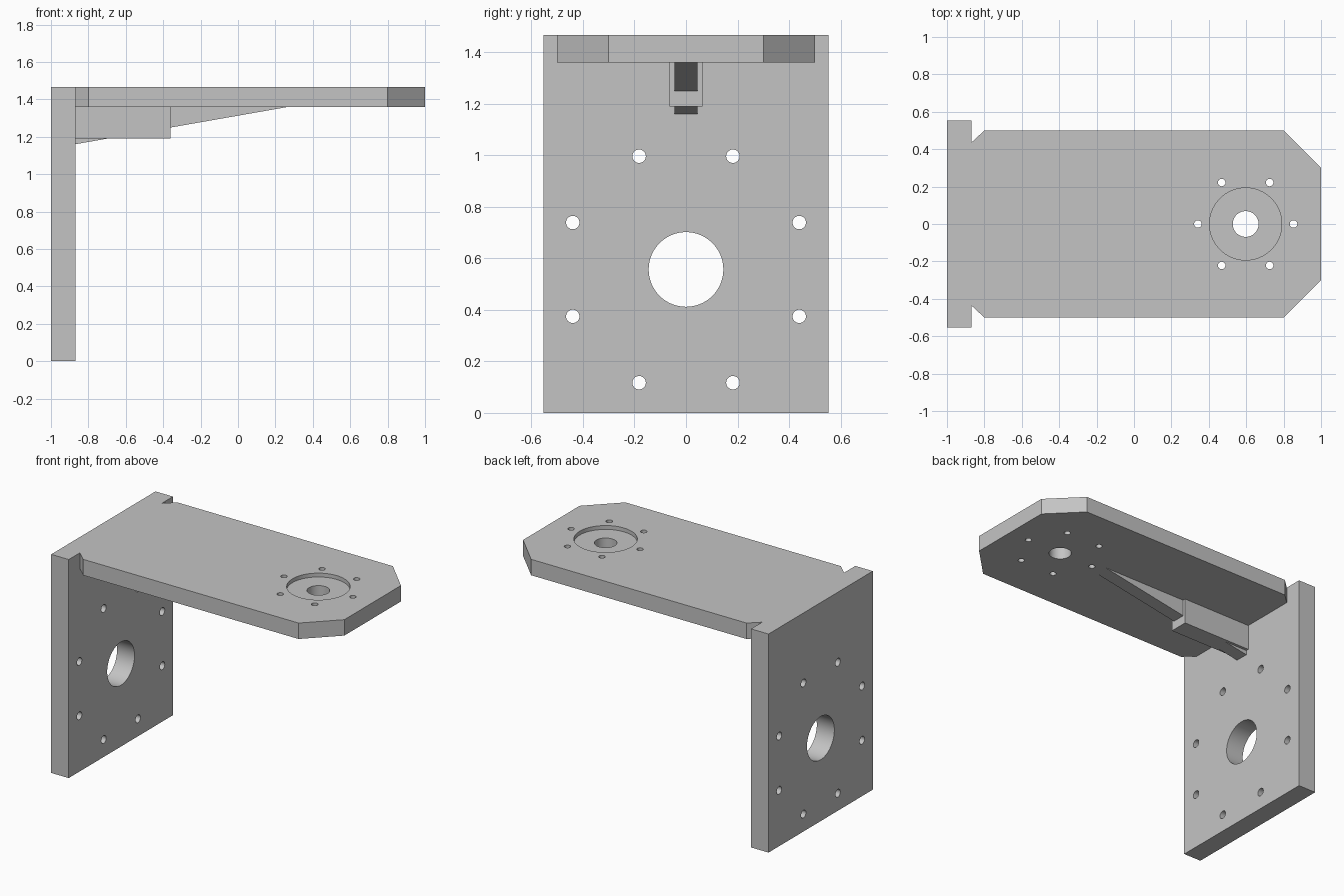
import bpy
import bmesh
import math
from mathutils import Vector

if "Cube" in bpy.data.objects:
    bpy.data.objects.remove(bpy.data.objects["Cube"], do_unlink=True)

# Single grey metal
metal = bpy.data.materials.new("grey_metal")
metal.use_nodes = True
GREY = (0.55, 0.55, 0.55, 1)
metal.diffuse_color = GREY
metal.node_tree.nodes["Principled BSDF"].inputs["Base Color"].default_value = GREY

# Main dimensions
HALF_L, HEIGHT, PLATE_HALF_W = 1.0, 1.467, 0.553
PLATE_X = -0.87      # inner face of the upright plate
ARM_Z = 1.36         # underside of the arm


def prism(name, outline, axis, lo, hi):
    """Extrude a 2D outline along axis 'x', 'y' or 'z' from lo to hi."""
    place = {"x": lambda a, b: (lo, a, b),
             "y": lambda a, b: (a, lo, b),
             "z": lambda a, b: (a, b, lo)}[axis]
    bm = bmesh.new()
    face = bm.faces.new([bm.verts.new(place(a, b)) for a, b in outline])
    ext = bmesh.ops.extrude_face_region(bm, geom=[face])
    move = Vector([(hi - lo) * (axis == k) for k in "xyz"])
    bmesh.ops.translate(bm, vec=move,
                        verts=[g for g in ext["geom"] if isinstance(g, bmesh.types.BMVert)])
    bmesh.ops.recalc_face_normals(bm, faces=bm.faces)
    mesh = bpy.data.meshes.new(name)
    bm.to_mesh(mesh)
    bm.free()
    mesh.materials.append(metal)
    obj = bpy.data.objects.new(name, mesh)
    bpy.context.collection.objects.link(obj)
    return obj


def circle(a, b, r, n=64):
    return [(a + r * math.cos(math.tau * i / n), b + r * math.sin(math.tau * i / n))
            for i in range(n)]


def select_only(obj):
    bpy.ops.object.select_all(action="DESELECT")
    obj.select_set(True)
    bpy.context.view_layer.objects.active = obj


def bore(obj, a, b, r, axis, lo, hi):
    """Cut a round hole and discard the cutter."""
    cutter = prism("hole_cutter", circle(a, b, r), axis, lo, hi)
    cutter.hide_render = True
    mod = obj.modifiers.new("hole", "BOOLEAN")
    mod.operation = "DIFFERENCE"
    mod.solver = "EXACT"
    mod.object = cutter
    select_only(obj)
    bpy.ops.object.modifier_apply(modifier=mod.name)
    bpy.data.objects.remove(cutter, do_unlink=True)


def bolt_ring(obj, a, b, ring, r, count, start, axis, lo, hi):
    for i in range(count):
        t = start + math.tau * i / count
        bore(obj, a + ring * math.cos(t), b + ring * math.sin(t), r, axis, lo, hi)


def rect(a0, a1, b0, b1):
    return [(a0, b0), (a1, b0), (a1, b1), (a0, b1)]


# Upright mounting plate with centre opening and eight bolt holes
plate = prism("mounting_plate", rect(-PLATE_HALF_W, PLATE_HALF_W, 0, HEIGHT),
              "x", -HALF_L, PLATE_X)
bore(plate, 0, 0.557, 0.145, "x", -1.1, -0.7)
bolt_ring(plate, 0, 0.557, 0.476, 0.026, 8, math.pi / 8, "x", -1.1, -0.7)

# Horizontal arm with clipped corners
side = [(PLATE_X, 0.435), (-0.8, 0.5), (0.8, 0.5), (HALF_L, 0.3)]
arm = prism("arm", side + [(x, -y) for x, y in reversed(side)], "z", ARM_Z, HEIGHT)

# Shallow bearing seat, shaft hole and six screw holes
SEAT_X = 0.597
bore(arm, SEAT_X, 0, 0.193, "z", HEIGHT - 0.026, 1.6)
bore(arm, SEAT_X, 0, 0.069, "z", 1.2, 1.6)
bolt_ring(arm, SEAT_X, 0, 0.256, 0.02, 6, 0, "z", 1.2, 1.6)

# Support block and tapered rib below the arm
block = prism("support_block", rect(PLATE_X, -0.36, 1.19, ARM_Z), "y", -0.064, 0.064)
rib = prism("tapered_rib", [(PLATE_X, 1.16), (0.27, ARM_Z), (PLATE_X, ARM_Z)],
            "y", -0.045, 0.045)

# Smooth hole walls, crisp edges
for obj in (plate, arm):
    select_only(obj)
    bpy.ops.object.shade_smooth_by_angle(angle=math.radians(30))
